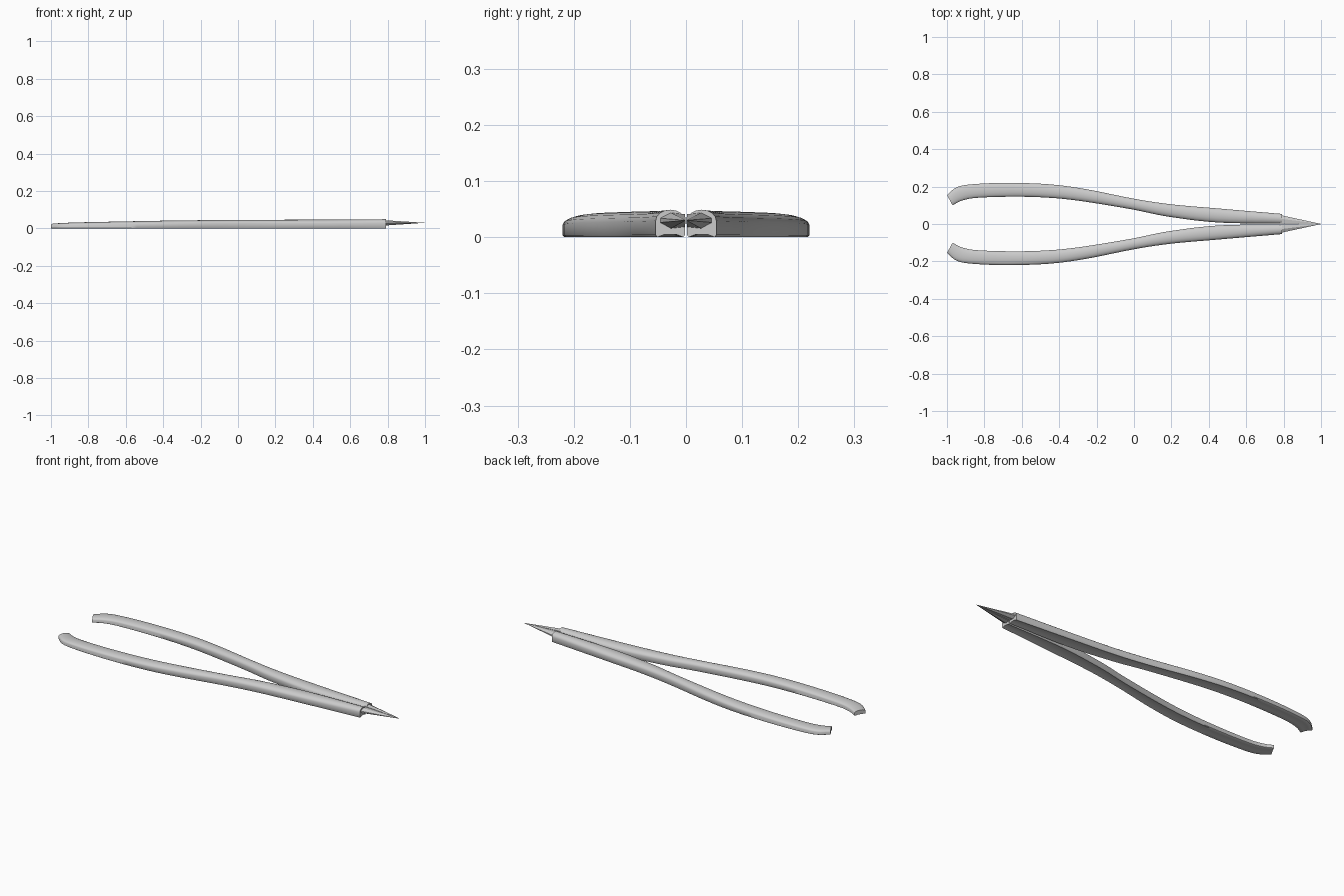
import bpy, bmesh, math
from mathutils import Vector

cube = bpy.data.objects.get("Cube")
if cube:
    bpy.data.objects.remove(cube, do_unlink=True)

steel = bpy.data.materials.new("brushed steel grey")
steel.use_nodes = True
steel.diffuse_color = (0.6, 0.6, 0.6, 1)
steel.node_tree.nodes["Principled BSDF"].inputs["Base Color"].default_value = (0.6, 0.6, 0.6, 1)


def spline(points, steps):
    """Smooth curve through all the points."""
    pts = [Vector(p) for p in points]
    pts = [2 * pts[0] - pts[1]] + pts + [2 * pts[-1] - pts[-2]]
    out = []
    for a, b, c, d in zip(pts, pts[1:], pts[2:], pts[3:]):
        for i in range(steps):
            t = i / steps
            out.append(b + (c - a) * t / 2 + (2 * a - 5 * b + 4 * c - d) * t * t / 2
                       + (3 * b - a - 3 * c + d) * t ** 3 / 2)
    return out + [pts[-2]]


def loft(name, rings, angle):
    """Skin closed rings, cap the ends and mirror to the other side."""
    bm = bmesh.new()
    loops = [[bm.verts.new(p) for p in ring] for ring in rings]
    for a, b in zip(loops, loops[1:]):
        for i in range(len(a)):
            j = (i + 1) % len(a)
            bm.faces.new((a[i], a[j], b[j], b[i]))
    bm.faces.new(loops[0])
    bm.faces.new(loops[-1])
    bmesh.ops.remove_doubles(bm, verts=bm.verts, dist=1e-5)
    bmesh.ops.recalc_face_normals(bm, faces=bm.faces)
    mesh = bpy.data.meshes.new(name)
    bm.to_mesh(mesh)
    bm.free()
    mesh.materials.append(steel)
    obj = bpy.data.objects.new(name, mesh)
    bpy.context.collection.objects.link(obj)
    bpy.ops.object.select_all(action="DESELECT")
    obj.select_set(True)
    bpy.context.view_layer.objects.active = obj
    bpy.ops.object.shade_smooth_by_angle(angle=math.radians(angle))
    mirror = obj.modifiers.new("other side", "MIRROR")
    mirror.use_axis = (False, True, False)
    mirror.use_mirror_merge = False
    return obj


# Arms: outer and inner edges in plan, with the height of the top
outer = spline([(-1, .155, .026), (-.95, .195, .029), (-.87, .212, .032), (-.68, .22, .036),
                (-.45, .212, .04), (-.25, .185, .043), (0, .135, .045), (.2, .105, .046),
                (.45, .083, .047), (.79, .054, .049)], 5)
inner = spline([(-.97, .1, 0), (-.92, .125, 0), (-.84, .14, 0), (-.66, .146, 0), (-.48, .142, 0),
                (-.3, .125, 0), (-.02, .08, 0), (.18, .04, 0), (.45, .008, 0), (.79, .002, 0)], 5)

# Cross-section: rounded top, upright sides, shallow hollow underneath
section = [(0, .08), (.05, 0), (.3, .1), (.7, .1), (.95, 0), (1, .08)]
for i in range(9):
    a = math.pi * i / 8
    section.append((.5 + .5 * math.cos(a), .6 + .4 * math.sin(a)))

rings = []
for o, n in zip(outer, inner):
    rings.append([(n.x + (o.x - n.x) * u, n.y + (o.y - n.y) * u, o.z * v) for u, v in section])
loft("arms", rings, 50)

# Points: faceted half cones that meet at the nose
base = [(.002, .018), (.028, .015), (.048, .026), (.048, .034), (.028, .044), (.002, .041)]
tip = [(.78 + .22 * t, .0005 + (y - .0005) * (1 - t) , z + (.03 - z) * t)
       for t in (0, .99) for y, z in base]
loft("pointed_tips", [tip[:6], tip[6:]], 30)
